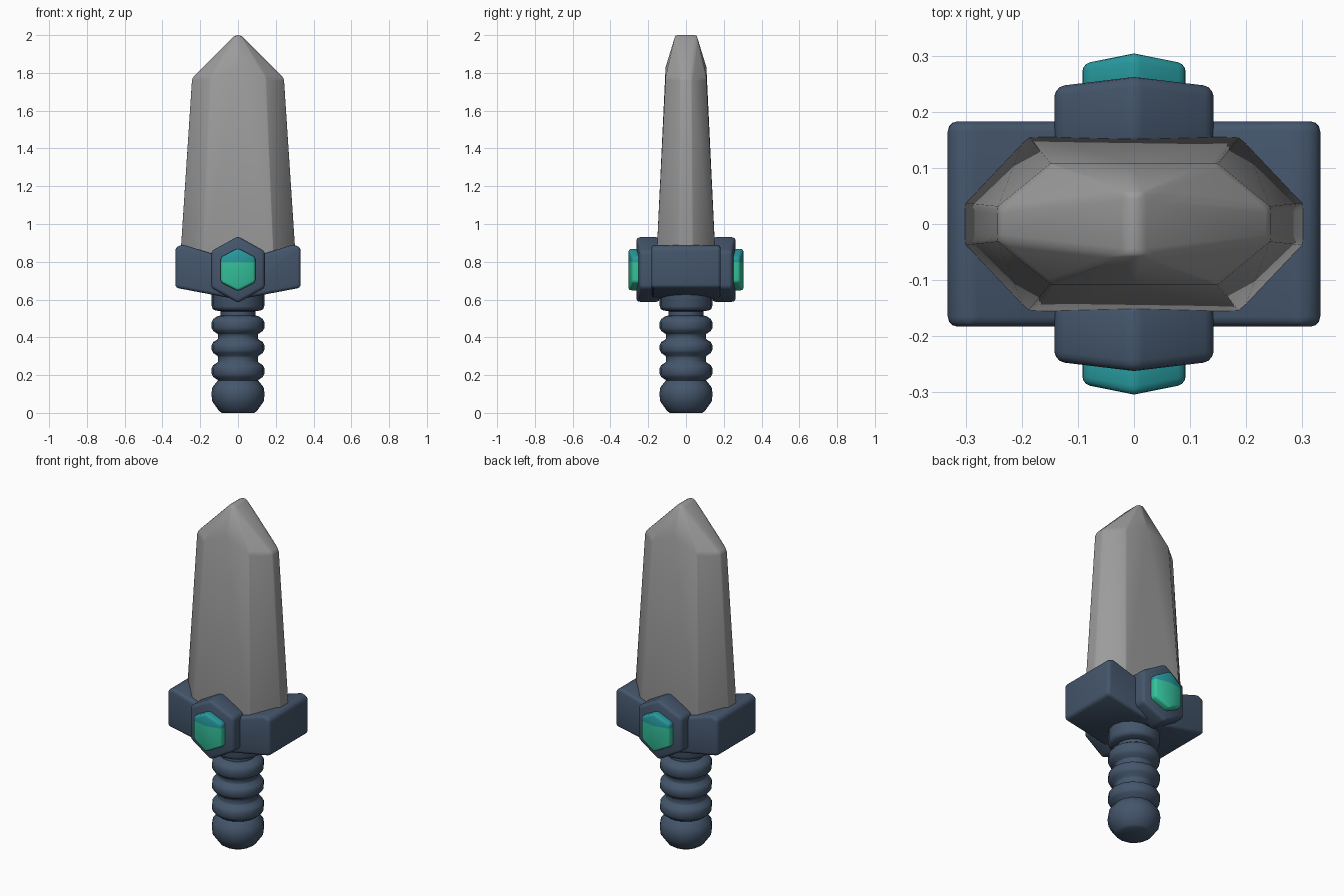
import bpy, bmesh, math

if "Cube" in bpy.data.objects:
    bpy.data.objects.remove(bpy.data.objects["Cube"])


def material(name, rgb):
    m = bpy.data.materials.new(name)
    m.diffuse_color = (*rgb, 1)
    m.use_nodes = True
    m.node_tree.nodes["Principled BSDF"].inputs["Base Color"].default_value = m.diffuse_color
    return m


steel = material("grey steel", (0.33, 0.33, 0.33))
navy = material("dark slate blue", (0.058, 0.092, 0.148))
green = material("gem green", (0.035, 0.55, 0.34))
teal = material("gem teal", (0.02, 0.32, 0.34))


def finish(bm, name, mats, bevel=0.0, segments=2, angle=40):
    """Turn a bmesh into an object with rounded edges and smooth shading."""
    bmesh.ops.recalc_face_normals(bm, faces=bm.faces)
    me = bpy.data.meshes.new(name)
    bm.to_mesh(me)
    bm.free()
    ob = bpy.data.objects.new(name, me)
    bpy.context.collection.objects.link(ob)
    for m in mats:
        me.materials.append(m)
    bpy.ops.object.select_all(action='DESELECT')
    ob.select_set(True)
    bpy.context.view_layer.objects.active = ob
    if bevel:
        b = ob.modifiers.new("rounding", 'BEVEL')
        b.width, b.segments = bevel, segments
        b.limit_method, b.angle_limit = 'ANGLE', math.radians(25)
        bpy.ops.object.modifier_apply(modifier=b.name)
    bpy.ops.object.shade_smooth_by_angle(angle=math.radians(angle))
    return ob


def plate(half, y0, y1, bend=0.0):
    """Extrude a mirrored half outline (x, z) along y, folded at x = 0."""
    bm = bmesh.new()
    out = half + [(-x, z) for x, z in half[-2:0:-1]]
    n, k = len(out), len(half)
    layers = [[bm.verts.new((x, y - bend * abs(x), z)) for x, z in out]
              for y in (y0, y1)]
    for v in layers:
        bm.faces.new(v[:k])
        bm.faces.new(v[k - 1:] + v[:1])
    a, b = layers
    for i in range(n):
        j = (i + 1) % n
        bm.faces.new((a[i], a[j], b[j], b[i]))
    return bm


# Blade: hull of tapering octagons closing to a wedge tip
bm = bmesh.new()
corners = [(0.312, 0.037, 0.72), (0.192, 0.161, 0.72),
           (0.243, 0.03, 1.772), (0.148, 0.108, 1.775),
           (0.0, 0.108, 1.83), (0.014, 0.056, 2.0)]
for x, y, z in corners:
    for sx in ((1, -1) if x else (1,)):
        for sy in (1, -1):
            bm.verts.new((sx * x, sy * y, z))
bmesh.ops.convex_hull(bm, input=bm.verts)
bmesh.ops.dissolve_limit(bm, angle_limit=0.02, verts=bm.verts, edges=bm.edges)
finish(bm, "blade", [steel], 0.012)

# Cross guard: block with a shallow V
guard = [(0, 0.80), (0.295, 0.892), (0.332, 0.875), (0.332, 0.663), (0, 0.60)]
finish(plate(guard, -0.183, 0.183), "cross_guard", [navy], 0.018, 3)

# Hexagonal bosses and two-tone gems on both faces
boss = [(0, 0.935), (0.142, 0.856), (0.142, 0.662), (0, 0.583)]
gem = [(0, 0.872), (0.092, 0.824), (0.092, 0.692), (0, 0.645)]
for side, label in ((-1, "front"), (1, "back")):
    bm = plate(boss, side * 0.14, side * 0.262, side * 0.12)
    finish(bm, label + "_boss", [navy], 0.018, 3)
    bm = plate(gem, side * 0.24, side * 0.304, side * 0.2)
    bmesh.ops.bisect_plane(bm, geom=bm.verts[:] + bm.edges[:] + bm.faces[:],
                           plane_co=(0, 0, 0.80), plane_no=(0, 0, 1))
    for f in bm.faces:
        f.material_index = int(f.calc_center_median().z > 0.80)
    finish(bm, label + "_gem", [green, teal], 0.014, 3)

# Grip: lathed pommel, rings and collar
profile = [(0, 0), (0.085, 0), (0.10, 0.01), (0.136, 0.06), (0.141, 0.10),
           (0.136, 0.135), (0.112, 0.165), (0.106, 0.172)]
for lo, hi, neck in ((0.175, 0.268, 0.106), (0.302, 0.39, 0.106),
                     (0.418, 0.512, 0.092)):
    profile += [(0.108, lo), (0.131, lo + 0.015), (0.139, lo + 0.03),
                (0.139, hi - 0.03), (0.131, hi - 0.015), (0.108, hi), (neck, hi + 0.004)]
    profile.append((neck, hi + 0.026))
profile += [(0.12, 0.543), (0.134, 0.55), (0.139, 0.565), (0.139, 0.68), (0, 0.68)]
bm = bmesh.new()
verts = [bm.verts.new((r, 0, z)) for r, z in profile]
edges = [bm.edges.new(p) for p in zip(verts, verts[1:])]
bmesh.ops.spin(bm, geom=verts + edges, cent=(0, 0, 0), axis=(0, 0, 1),
               angle=math.tau, steps=16, use_merge=True)
bmesh.ops.remove_doubles(bm, verts=bm.verts, dist=0.0005)
finish(bm, "grip", [navy], angle=50)
